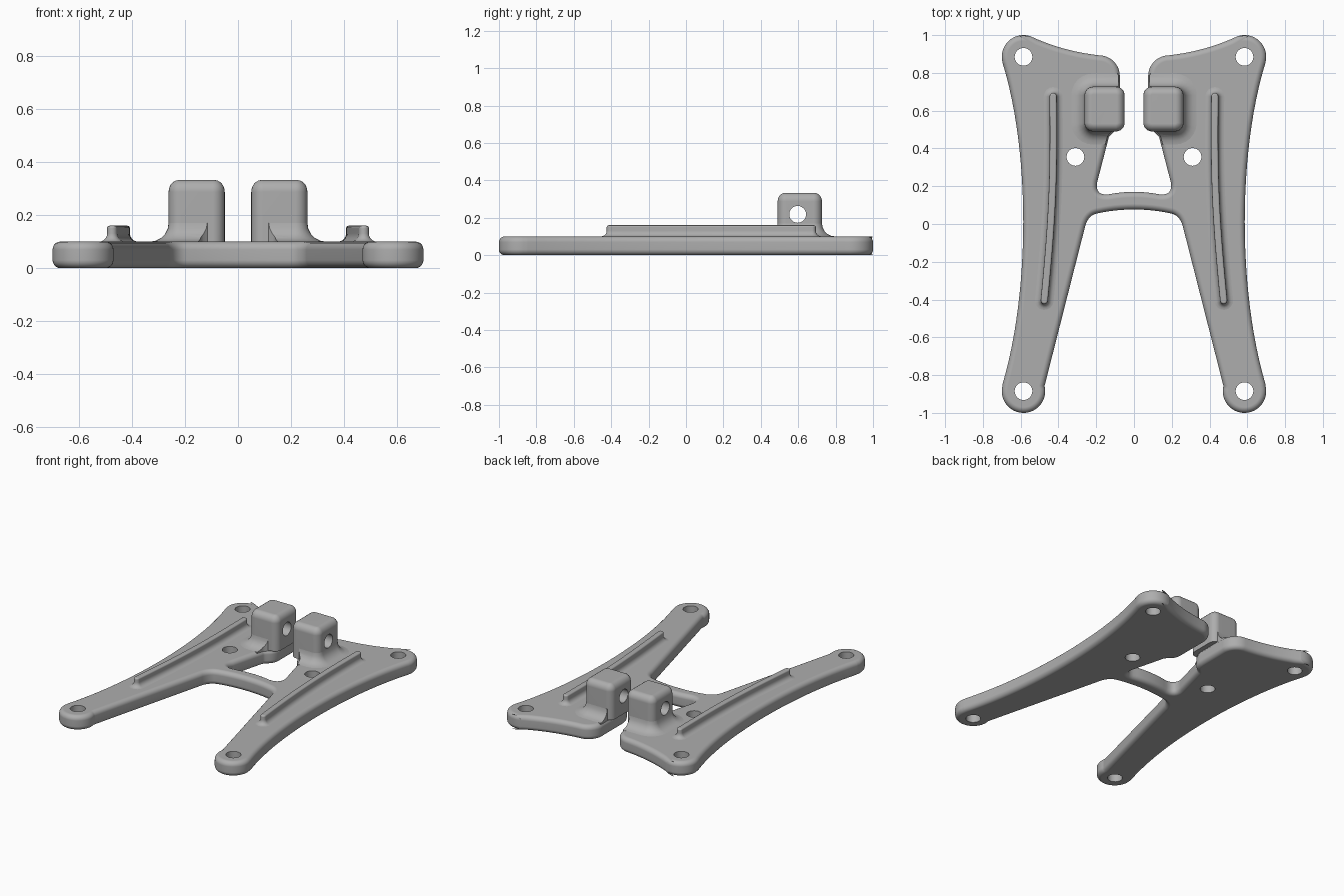
import bpy
import bmesh
from math import sin, cos, pi, radians
from mathutils import Vector

if "Cube" in bpy.data.objects:
    bpy.data.objects.remove(bpy.data.objects["Cube"])

# single grey finish
grey = bpy.data.materials.new("plain_grey")
grey.use_nodes = True
grey.diffuse_color = (0.42, 0.42, 0.42, 1)
grey.node_tree.nodes["Principled BSDF"].inputs["Base Color"].default_value = (0.42, 0.42, 0.42, 1)


def bezier(ctrl, n=10):
    """Points on a Bezier curve of any degree."""
    out = []
    for i in range(n + 1):
        p = [Vector(c) for c in ctrl]
        while len(p) > 1:
            p = [a.lerp(b, i / n) for a, b in zip(p, p[1:])]
        out.append(p[0])
    return out


def arc(cx, cy, r, a0, a1, n=12):
    angles = [radians(a0 + (a1 - a0) * i / n) for i in range(n + 1)]
    return [Vector((cx + r * cos(a), cy + r * sin(a))) for a in angles]


def clean(pts):
    """Drop repeated points of a closed loop."""
    return [p for i, p in enumerate(pts) if (p - pts[i - 1]).length > 1e-4]


def inset(pts, d):
    """Shift a counter-clockwise loop inwards by d."""
    out = []
    for i, p in enumerate(pts):
        a = (p - pts[i - 1]).normalized()
        b = (pts[(i + 1) % len(pts)] - p).normalized()
        t = (a + b).normalized()
        out.append(p + Vector((-t.y, t.x)) * d / max(t.dot(a), 0.5))
    return out


def rounded_rect(x0, x1, y0, y1, r):
    return (arc(x1 - r, y0 + r, r, -90, 0, 6) + arc(x1 - r, y1 - r, r, 0, 90, 6)
            + arc(x0 + r, y1 - r, r, 90, 180, 6) + arc(x0 + r, y0 + r, r, 180, 270, 6))


def loft(name, layers):
    """Closed solid through (loop, height) layers."""
    bm = bmesh.new()
    rings = [[bm.verts.new((p.x, p.y, z)) for p in loop] for loop, z in layers]
    for lo, hi in zip(rings, rings[1:]):
        for i in range(len(lo)):
            bm.faces.new((lo[i - 1], lo[i], hi[i], hi[i - 1]))
    bm.faces.new(rings[0][::-1])
    bm.faces.new(rings[-1])
    bmesh.ops.recalc_face_normals(bm, faces=bm.faces)
    mesh = bpy.data.meshes.new(name)
    bm.to_mesh(mesh)
    bm.free()
    mesh.materials.append(grey)
    ob = bpy.data.objects.new(name, mesh)
    bpy.context.collection.objects.link(ob)
    return ob


def activate(ob):
    bpy.ops.object.select_all(action="DESELECT")
    ob.select_set(True)
    bpy.context.view_layer.objects.active = ob


def boolean(ob, cutter, operation="DIFFERENCE"):
    mod = ob.modifiers.new("cut", "BOOLEAN")
    mod.object, mod.operation, mod.solver = cutter, operation, "EXACT"
    activate(ob)
    bpy.ops.object.modifier_apply(modifier=mod.name)
    bpy.data.objects.remove(cutter)


def finish(ob, mirror=False):
    if mirror:
        ob.modifiers.new("mirror", "MIRROR").use_mirror_merge = False
    activate(ob)
    bpy.ops.object.shade_smooth_by_angle(angle=radians(40))
    ob.modifiers.new("normals", "WEIGHTED_NORMAL").keep_sharp = True


# plate outline: right half from the front of the crossbar round to its back
half = bezier([(0, 0.077), (0.1, 0.077), (0.19, 0.057)], 6)
half += bezier([(0.19, 0.057), (0.24, 0.05), (0.258, -0.01)], 8)
half += arc(0.585, -0.885, 0.115, -194, 16, 28)
half += bezier([(0.695, -0.845), (0.55, -0.35), (0.55, 0.38), (0.695, 0.85)], 24)
half += arc(0.585, 0.885, 0.115, -16, 110, 18)
half += bezier([(0.546, 0.993), (0.38, 0.915), (0.185, 0.893)], 10)
half += arc(0.185, 0.783, 0.11, 90, 180, 12)
half += bezier([(0.075, 0.56), (0.08, 0.49), (0.115, 0.49), (0.133, 0.46)], 8)
half += bezier([(0.194, 0.225), (0.21, 0.15), (0.135, 0.157)], 10)
half += bezier([(0.135, 0.157), (0.07, 0.17), (0, 0.17)], 6)
outline = clean(half + [Vector((-p.x, p.y)) for p in reversed(half)])

# plate with rounded rims
T, R = 0.1, 0.03
angles = [i * pi / 10 for i in range(6)]
rim = [(R * (1 - sin(a)), R * (1 - cos(a))) for a in angles]
plate = loft("base_plate", [(inset(outline, d), z) for d, z in rim]
             + [(inset(outline, d), T - z) for d, z in reversed(rim)])

# bolt holes
for side in (1, -1):
    for x, y in ((0.585, -0.885), (0.585, 0.885), (0.31, 0.355)):
        ring = arc(side * x, y, 0.047, 0, 345, 23)
        boolean(plate, loft("hole_cutter", [(ring, -0.1), (ring, 0.3)]))
finish(plate)

# hinge lugs with rounded tops
X0, X1, Y0, Y1, TOP, LR = 0.05, 0.262, 0.49, 0.727, 0.333, 0.045
body = [(rounded_rect(X0, X1, Y0, Y1, LR), T - 0.003)]
for a in angles:
    d = LR * 0.9 * (1 - cos(a))
    body.append((rounded_rect(X0 + d, X1 - d, Y0 + d, Y1 - d, LR - d), TOP - LR * (1 - sin(a))))
lugs = loft("hinge_lugs", body)

# fillet skirt at the foot of each lug, trimmed to the plate edge
F = 0.07
skirt = [(rounded_rect(-0.06, X1 + F, Y0 - F, Y1 + F, LR + F), T - 0.012)]
for a in angles:
    o = F * (1 - sin(a))
    skirt.append((rounded_rect(-0.06, X1 + o, Y0 - o, Y1 + o, LR + o), T + F * (1 - cos(a))))
fillets = loft("lug_fillets", skirt)
trim = inset(outline, 0.008)
boolean(fillets, loft("trim_cutter", [(trim, 0), (trim, 0.4)]), "INTERSECT")

# hinge pin holes
for ob in (lugs, fillets):
    ring = arc(0, 0, 0.045, 0, 345, 23)
    pin = loft("pin_cutter", [(ring, 0), (ring, 0.5)])
    pin.rotation_euler.y = pi / 2
    pin.location = (-0.05, 0.597, 0.218)
    boolean(ob, pin)
    finish(ob, mirror=True)

# long stiffening ribs with flared feet
path = bezier([(0.475, -0.405), (0.425, 0.1), (0.425, 0.3), (0.428, 0.675)], 20)


def rib_loop(w):
    def tangent(i):
        return (path[min(i + 1, len(path) - 1)] - path[max(i - 1, 0)]).normalized()
    loop = []
    for sign, order in ((1, range(len(path))), (-1, reversed(range(len(path))))):
        for i in order:
            t = tangent(i) * sign
            loop.append(path[i] + Vector((t.y, -t.x)) * w)
        for k in range(1, 8):
            b = k * pi / 8
            loop.append(path[i] + (Vector((t.y, -t.x)) * cos(b) + t * sin(b)) * w)
    return loop


profile = [(0.05, T - 0.003)]
profile += [(0.019 + 0.031 * (1 - sin(a)), T + 0.031 * (1 - cos(a))) for a in angles]
profile += [(0.009 + 0.01 * cos(a), 0.15 + 0.01 * sin(a)) for a in angles]
finish(loft("stiffening_ribs", [(rib_loop(w), z) for w, z in profile]), mirror=True)
